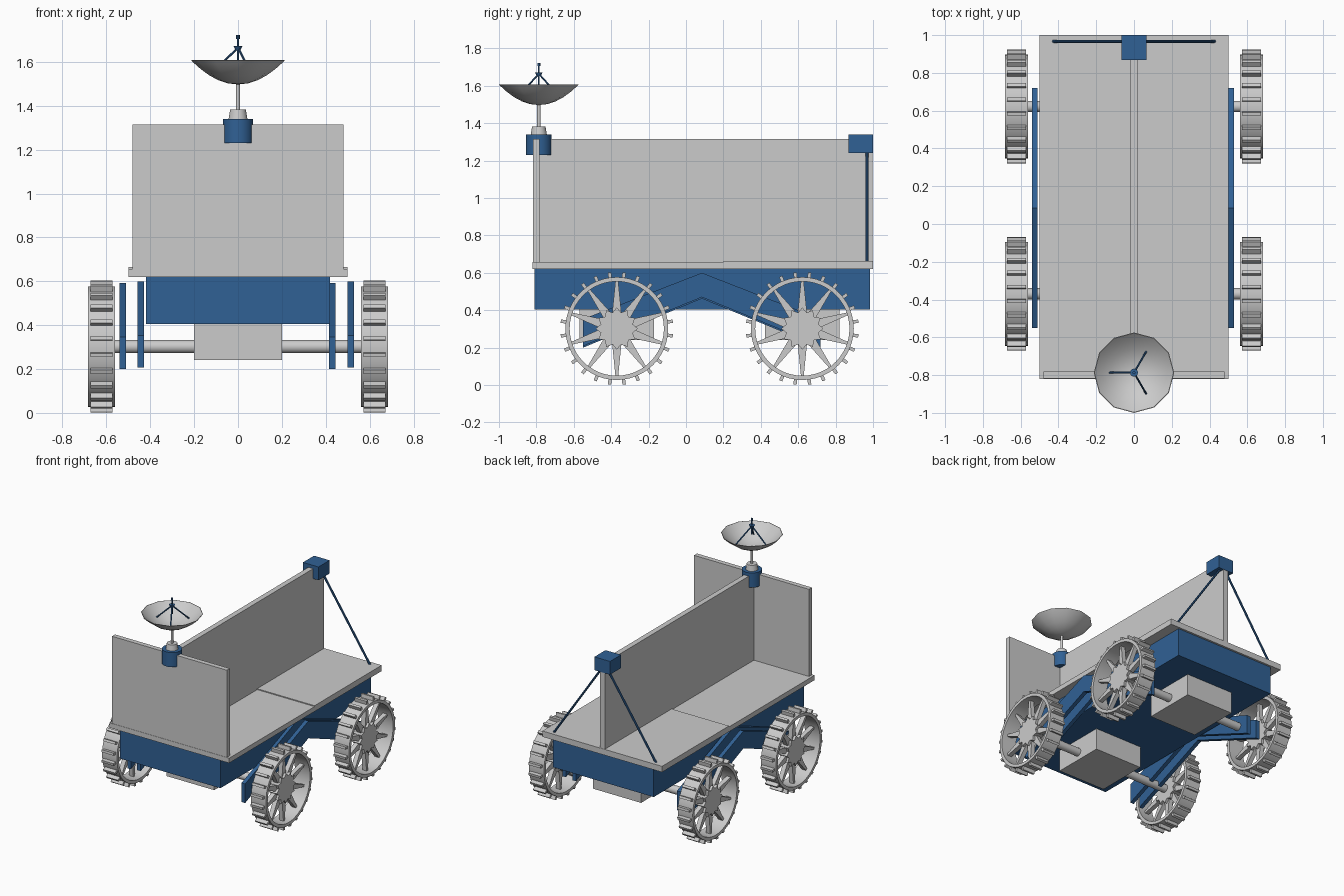
import bpy, bmesh
from math import sin, cos, pi, radians
from mathutils import Vector, Matrix

if "Cube" in bpy.data.objects:
    bpy.data.objects.remove(bpy.data.objects["Cube"])

blue = bpy.data.materials.new("blue_paint")
blue.diffuse_color = (0.03, 0.12, 0.30, 1)
blue.use_nodes = True
blue.node_tree.nodes["Principled BSDF"].inputs["Base Color"].default_value = blue.diffuse_color


def finish(name, bm, mat=None, smooth=False):
    bmesh.ops.recalc_face_normals(bm, faces=bm.faces)
    me = bpy.data.meshes.new(name)
    bm.to_mesh(me)
    bm.free()
    ob = bpy.data.objects.new(name, me)
    bpy.context.collection.objects.link(ob)
    if mat:
        me.materials.append(mat)
    if smooth:
        bpy.ops.object.select_all(action='DESELECT')
        ob.select_set(True)
        bpy.context.view_layer.objects.active = ob
        bpy.ops.object.shade_smooth_by_angle(angle=radians(40))
    return ob


def add_box(bm, x, y, z, rot=Matrix()):
    c = Vector([(a + b) / 2 for a, b in (x, y, z)])
    s = [b - a for a, b in (x, y, z)]
    bmesh.ops.create_cube(bm, size=1, matrix=rot @ Matrix.Translation(c) @ Matrix.Diagonal((*s, 1)))


def box(name, x, y, z, mat=None):
    bm = bmesh.new()
    add_box(bm, x, y, z)
    return finish(name, bm, mat)


def rod(name, a, b, r, mat=None, r2=None, n=16):
    a, b = Vector(a), Vector(b)
    d = b - a
    m = Matrix.Translation((a + b) / 2) @ d.to_track_quat('Z', 'Y').to_matrix().to_4x4()
    bm = bmesh.new()
    bmesh.ops.create_cone(bm, cap_ends=True, segments=n, radius1=r,
                          radius2=r if r2 is None else r2, depth=d.length, matrix=m)
    return finish(name, bm, mat, True)


def prism(bm, pts, x0, x1):
    """Extrude a (y, z) outline along x."""
    f = bm.faces.new([bm.verts.new((x0, y, z)) for y, z in pts])
    new = bmesh.ops.extrude_face_region(bm, geom=[f])['geom']
    bmesh.ops.translate(bm, vec=(x1 - x0, 0, 0), verts=[v for v in new if isinstance(v, bmesh.types.BMVert)])


def lathe(name, pts, n, axis, center=(0, 0, 0)):
    """Spin a closed profile of 3D points around an axis."""
    bm = bmesh.new()
    vs = [bm.verts.new(p) for p in pts]
    es = [bm.edges.new((vs[i], vs[(i + 1) % len(vs)])) for i in range(len(vs))]
    bmesh.ops.spin(bm, geom=vs + es, cent=(0, 0, 0), axis=axis, angle=2 * pi, steps=n)
    bmesh.ops.remove_doubles(bm, verts=bm.verts, dist=1e-4)
    bmesh.ops.translate(bm, vec=center, verts=bm.verts)
    return finish(name, bm, None, True)


# Chassis, deck and upright panels
box("chassis", (-.42, .42), (-.81, .985), (.405, .62), blue)
box("front_deck", (-.5, .5), (-.82, .2), (.62, .657))
box("rear_deck", (-.5, .5), (.2, 1), (.62, .664))
box("front_panel", (-.48, .48), (-.818, -.782), (.655, 1.315))
box("centre_panel", (-.02, .02), (-.785, .998), (.655, 1.315))

# Camera housing and its braces
box("camera_box", (-.065, .065), (.868, 1), (1.24, 1.34), blue)
for s in (-1, 1):
    rod("camera_brace", (s * .43, .967, .655), (0, .967, 1.29), .008, blue, n=8)

# Rocker arms: a pair of bent plates on each side
arm = [(-.55, .2), (-.55, .345), (.085, .592), (.72, .345), (.72, .2), (.085, .462)]
for x, dz in ((-.525, 0), (-.443, .008), (.43, 0), (.514, .008)):
    bm = bmesh.new()
    prism(bm, [(y, z + dz) for y, z in arm], x - .015, x + .015)
    finish("rocker_arm", bm, blue)

# Wheel parts, modelled around the x axis
rim = lathe("wheel_rim", [(-.062, 0, .252), (.062, 0, .252), (.062, 0, .275), (-.062, 0, .275)], 48, (1, 0, 0))

bm = bmesh.new()
for i in range(24):
    add_box(bm, (-.05, .05), (-.009, .009), (.265, .302), Matrix.Rotation((i + .5) * pi / 12, 4, 'X'))
treads = finish("wheel_treads", bm)

bm = bmesh.new()
for i in range(10):
    a = i * pi / 5
    pts = [(-.026, .07), (.026, .07), (.007, .258), (-.007, .258)]
    prism(bm, [(y * cos(a) - z * sin(a), y * sin(a) + z * cos(a)) for y, z in pts], -.012, .022)
spokes = finish("wheel_spokes", bm)

bm = bmesh.new()
star = [((.113 if i % 2 == 0 else .088) * sin(i * pi / 12),
         (.113 if i % 2 == 0 else .088) * cos(i * pi / 12)) for i in range(24)]
prism(bm, star, -.03, .04)
hub = finish("wheel_hub", bm)

# Four wheels as linked copies, with axles and gearboxes
parts = (rim, treads, spokes, hub)
for y in (-.37, .622):
    box("gearbox", (-.2, .2), (y - .2, y + .2), (.24, .41))
    rod("axle", (-.6, y, .302), (.6, y, .302), .03, n=24)
    for s in (-1, 1):
        for p in parts:
            ob = p.copy()
            ob.location = (s * .622, y, .302)
            ob.rotation_euler = (0, 0, 0 if s > 0 else pi)
            bpy.context.collection.objects.link(ob)
for p in parts:
    bpy.data.objects.remove(p)

# Antenna mount and mast
Y = -.787
rod("antenna_mount", (0, Y, 1.23), (0, Y, 1.34), .069, blue, n=24)
rod("mast_collar", (0, Y, 1.34), (0, Y, 1.382), .043, r2=.036, n=24)
rod("mast", (0, Y, 1.38), (0, Y, 1.51), .009)

# Dish: thin curved bowl with twelve sides
radii = [0, .045, .09, .13, .17, .2, .213]
outer = [(r, 0, 1.497 + .11 * (r / .213) ** 2) for r in radii]
inner = [(r * .985, 0, z + .006 * (1 - r / .213) + .001) for r, _, z in reversed(outer)]
lathe("dish", outer + inner, 12, (0, 0, 1), (0, Y, 0))

# Feed tripod and receiver
for a in (pi, pi / 3, -pi / 3):
    rod("feed_leg", (.13 * cos(a), Y + .13 * sin(a), 1.54), (0, Y, 1.664), .005, blue, n=8)
rod("feed_cone", (0, Y, 1.652), (0, Y, 1.672), .01, blue, r2=.021)
rod("feed_rod", (0, Y, 1.60), (0, Y, 1.715), .005, blue, n=8)
rod("feed_tip", (0, Y, 1.705), (0, Y, 1.722), .008, blue, n=8)
